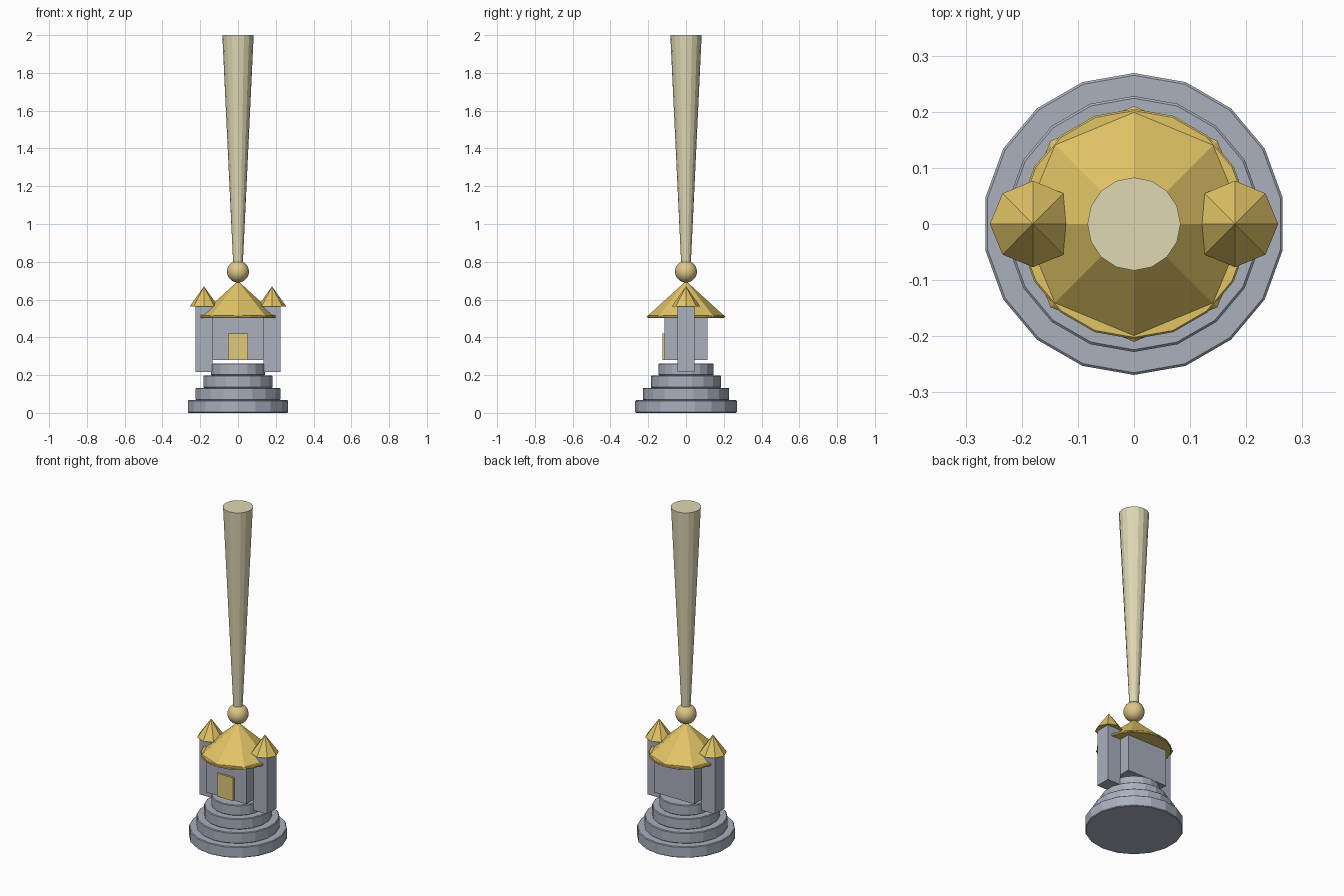
import bpy
from math import pi

cube = bpy.data.objects.get("Cube")
if cube:
    bpy.data.objects.remove(cube, do_unlink=True)


def material(name, srgb):
    linear = [(c / 255) ** 2.2 for c in srgb] + [1.0]
    mat = bpy.data.materials.new(name)
    mat.use_nodes = True
    mat.diffuse_color = linear
    mat.node_tree.nodes["Principled BSDF"].inputs["Base Color"].default_value = linear
    return mat


STONE = material("grey stone", (168, 174, 188))
GOLD = material("roof gold", (225, 195, 102))
DOOR = material("door gold", (222, 200, 122))
BALL = material("ball tan", (222, 198, 136))
POLE = material("pale cream", (222, 215, 178))


def finish(name, mat, bevel=0):
    obj = bpy.context.object
    obj.name = name
    obj.data.materials.append(mat)
    if bevel:
        mod = obj.modifiers.new("edge", "BEVEL")
        mod.width = bevel
        mod.segments = 1
        mod.limit_method = "ANGLE"
        mod.angle_limit = pi / 4
    return obj


def frustum(name, mat, sides, r1, r2, z1, z2, x=0, bevel=0):
    bpy.ops.mesh.primitive_cone_add(vertices=sides, radius1=r1, radius2=r2,
                                    depth=z2 - z1, location=(x, 0, (z1 + z2) / 2))
    return finish(name, mat, bevel)


def box(name, mat, size, centre, bevel=0):
    bpy.ops.mesh.primitive_cube_add(size=1, location=centre)
    obj = bpy.context.object
    obj.scale = size
    bpy.ops.object.transform_apply(location=False, rotation=False, scale=True)
    return finish(name, mat, bevel)


# Stepped round base
z = 0
for i, (radius, top) in enumerate([(0.269, 0.067), (0.228, 0.133), (0.186, 0.198), (0.146, 0.262)]):
    frustum(f"base_step_{i + 1}", STONE, 18, radius, radius, z, top, bevel=0.004)
    z = top

# House body and door, floating just above the base
box("house_body", STONE, (0.27, 0.225, 0.23), (0, 0, 0.395))
box("door", DOOR, (0.108, 0.02, 0.14), (0, -0.114, 0.351))

# Side towers with pointed roofs
for side, x in (("left", 0.18), ("right", -0.18)):
    box(f"{side}_tower", STONE, (0.09, 0.09, 0.345), (x, 0, 0.39))
    frustum(f"{side}_tower_roof", GOLD, 8, 0.077, 0, 0.562, 0.67, x)

# Main roof on its round eave
frustum("roof_eave", GOLD, 18, 0.205, 0.205, 0.503, 0.517, bevel=0.003)
frustum("main_roof", GOLD, 8, 0.21, 0, 0.507, 0.698)

# Ball finial and flaring pole
bpy.ops.mesh.primitive_uv_sphere_add(segments=24, ring_count=14, radius=0.058, location=(0, 0, 0.748))
finish("ball", BALL)
bpy.ops.object.shade_smooth()
frustum("pole", POLE, 16, 0.026, 0.083, 0.797, 2.0)
